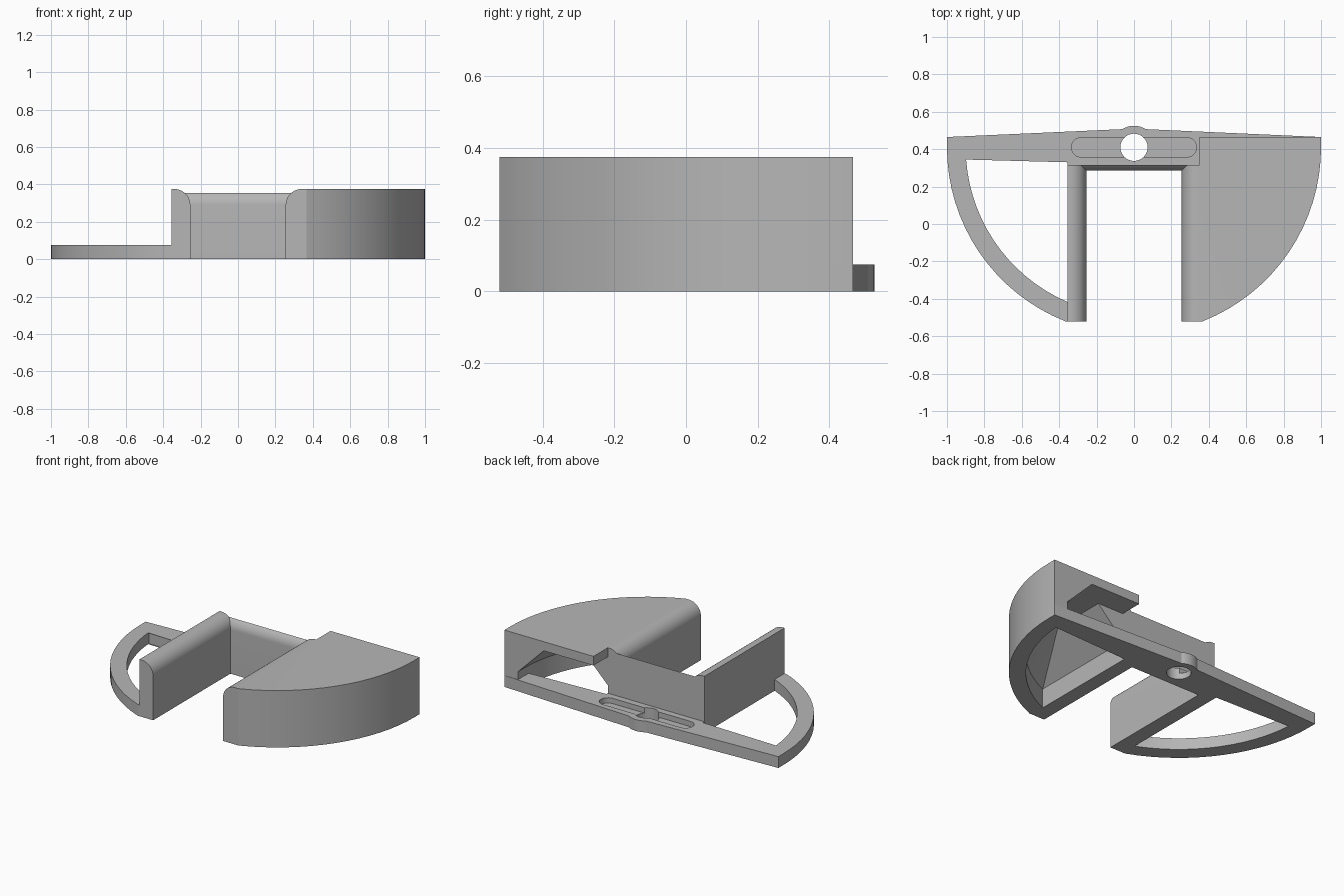
import bpy, bmesh
from math import sin, cos, pi, asin, acos

if "Cube" in bpy.data.objects:
    bpy.data.objects.remove(bpy.data.objects["Cube"])

grey = bpy.data.materials.new("light grey")
grey.use_nodes = True
COLOUR = (0.47, 0.47, 0.47, 1)
grey.diffuse_color = COLOUR
grey.node_tree.nodes["Principled BSDF"].inputs["Base Color"].default_value = COLOUR

CY = 0.41                              # centre of the rim arc and screw hole
FRONT, BACK, WALL_BACK = -0.52, 0.465, 0.315
SLOT, WALL = 0.255, 0.355              # inner and outer x of the side walls
HEIGHT, PLATE = 0.375, 0.075
ROOF, SPRING = 0.315, 0.127            # cavity roof and start of its slope
FILLET = 0.085


def arc(cx, cy, r, a, b, n=16):
    return [(cx + r * cos(a + (b - a) * i / n), cy + r * sin(a + (b - a) * i / n))
            for i in range(n + 1)]


def loft(name, loops):
    """Skin a stack of loops with equal point counts and cap the ends."""
    bm = bmesh.new()
    rings = [[bm.verts.new(p) for p in loop] for loop in loops]
    n = len(rings[0])
    for low, high in zip(rings, rings[1:]):
        for i in range(n):
            j = (i + 1) % n
            bm.faces.new((low[i], low[j], high[j], high[i]))
    bm.faces.new(rings[0][::-1])
    bm.faces.new(rings[-1])
    bmesh.ops.recalc_face_normals(bm, faces=bm.faces)
    mesh = bpy.data.meshes.new(name)
    bm.to_mesh(mesh)
    bm.free()
    mesh.materials.append(grey)
    ob = bpy.data.objects.new(name, mesh)
    bpy.context.collection.objects.link(ob)
    return ob


def prism(name, pts, lo, hi, axis="z"):
    place = {"z": lambda u, v, d: (u, v, d),
             "y": lambda u, v, d: (u, d, v),
             "x": lambda u, v, d: (d, u, v)}[axis]
    return loft(name, [[place(u, v, d) for u, v in pts] for d in (lo, hi)])


def activate(ob):
    bpy.ops.object.select_all(action="DESELECT")
    ob.select_set(True)
    bpy.context.view_layer.objects.active = ob


def cut(ob, *cutters):
    for c in cutters:
        c.hide_render = True
        mod = ob.modifiers.new("cut", "BOOLEAN")
        mod.operation, mod.solver, mod.object = "DIFFERENCE", "EXACT", c
        activate(ob)
        bpy.ops.object.modifier_apply(modifier=mod.name)
        bpy.data.objects.remove(c)


def rect(x0, x1, y0, y1):
    return [(x0, y0), (x1, y0), (x1, y1), (x0, y1)]


def rim(r, x_end=None):
    """Rim arc on the +x side, from the side round to the front."""
    end = -acos(x_end / r) if x_end else -asin((CY - FRONT) / r)
    return arc(0, CY, r, 0, end)


def mirror(pts):
    return [(-x, y) for x, y in pts]


# Base plate: open rim on one side, tapered bar along the back with a bump
bump = arc(0, CY, 0.115, pi * 0.32, pi * 0.68, 12)
outline = ([(-1, BACK)] + mirror(rim(1)) + [(-WALL, FRONT)]
           + mirror(rim(0.9, WALL))[::-1]
           + [(-0.9, 0.355), (-WALL, 0.33), (-WALL, WALL_BACK),
              (0.35, WALL_BACK), (0.35, 0.33), (0.9, 0.355), (1, CY), (1, BACK)]
           + bump)
base = prism("base_plate", outline, 0, PLATE)
slot = (arc(0.283, CY, 0.052, -pi / 2, pi / 2, 12)
        + arc(-0.283, CY, 0.052, pi / 2, pi * 1.5, 12))
hole = arc(0, CY, 0.073, 0, 2 * pi, 32)[:-1]
cut(base, prism("slot_cutter", slot, 0.04, 0.2),
    prism("hole_cutter", hole, -0.1, 0.2))

# Thin side wall with a rounded inner top edge
round_edge = arc(-SLOT - FILLET, HEIGHT - FILLET, FILLET, 0, pi / 2, 10)
side = prism("side_wall", [(-WALL, 0), (-SLOT, 0)] + round_edge + [(-WALL, HEIGHT)],
             FRONT, WALL_BACK, "y")

# Back wall, its rounding cut short by the wall thickness
top_edge = arc(0.285 + FILLET, HEIGHT - FILLET, FILLET, pi, pi * 0.724, 8)
back = prism("back_wall", [(WALL_BACK, 0), (0.285, 0)] + top_edge, -0.34, 0.34, "x")

# Large block with an overhanging top, hollow underneath
block = prism("hollow_block",
              [(SLOT, FRONT)] + rim(1)[::-1]
              + [(1, BACK), (0.35, BACK), (0.35, WALL_BACK), (SLOT, WALL_BACK)],
              0, HEIGHT)


def cavity_loop(x, r, z):
    return [(u, v, z) for u, v in [(x, 0.6), (r, 0.6)] + rim(r, x)]


slope = ROOF - SPRING
cavity = loft("cavity_cutter", [cavity_loop(0.35, 0.9, -0.1),
                                cavity_loop(0.35, 0.9, SPRING),
                                cavity_loop(0.35 + slope, 0.9 - slope, ROOF)])
notch = prism("notch_cutter", rect(0.2, 0.6, WALL_BACK, 0.7), -0.1, ROOF)
corner = prism("edge_cutter", [(0.2, 0.29)] + mirror(round_edge) + [(0.34, 0.5), (0.2, 0.5)],
               -0.7, 0.4, "y")
cut(block, cavity, notch, corner)

for ob in (base, side, back, block):
    activate(ob)
    bpy.ops.object.shade_smooth_by_angle(angle=pi / 9)
